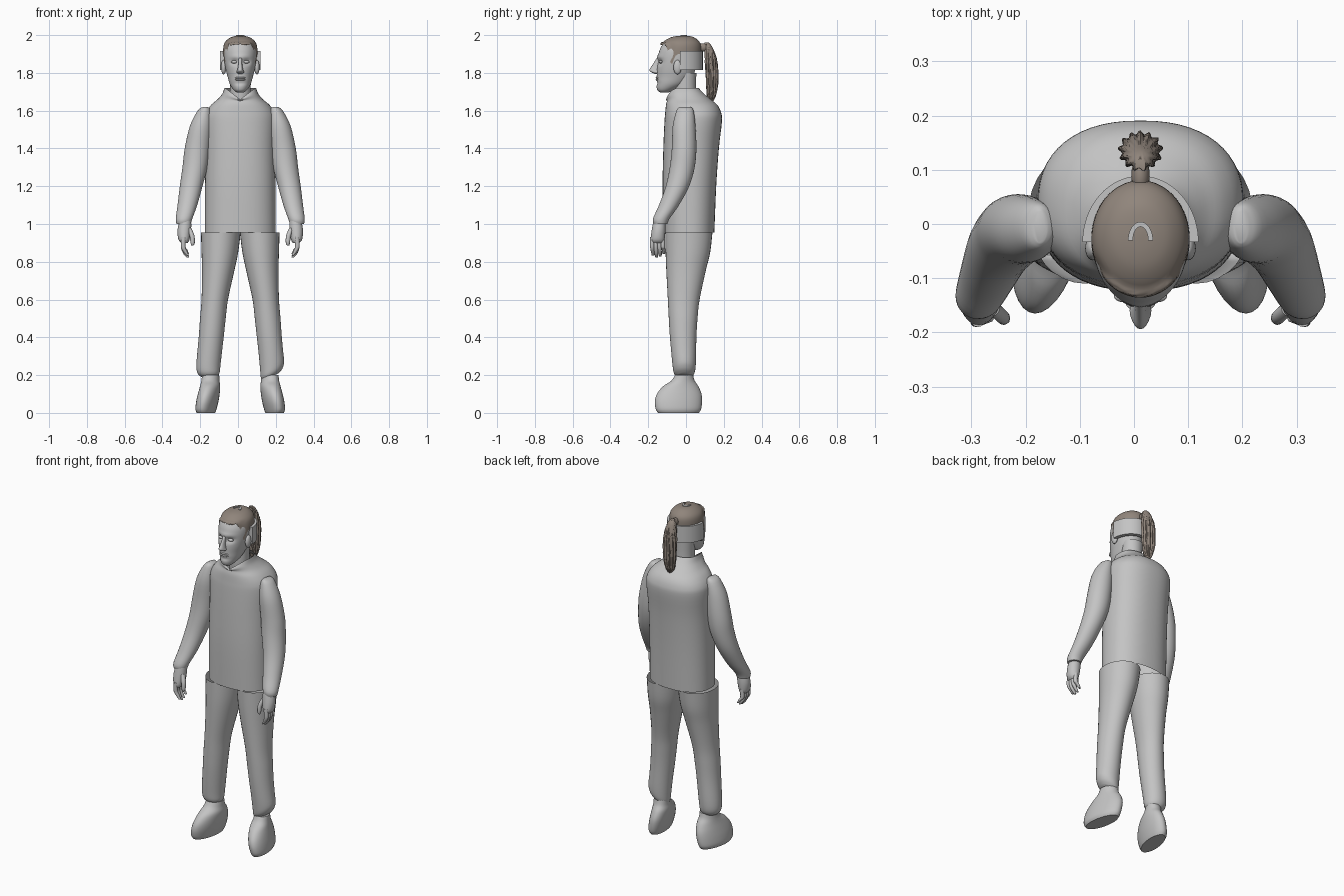
import bpy, bmesh, math, random
from math import sin, cos, pi, exp
from mathutils import Vector

random.seed(4)
AXIS = 0.012          # the figure's centre line sits slightly off x = 0

cube = bpy.data.objects.get("Cube")
if cube:
    bpy.data.objects.remove(cube, do_unlink=True)


def make_material(name, color):
    mat = bpy.data.materials.new(name)
    mat.use_nodes = True
    mat.diffuse_color = color
    for node in mat.node_tree.nodes:
        if node.type == 'BSDF_PRINCIPLED':
            node.inputs["Base Color"].default_value = color
            node.inputs["Roughness"].default_value = 0.8
    return mat


GREY = make_material("plain grey", (0.55, 0.55, 0.55, 1))
BROWN = make_material("hair brown", (0.28, 0.235, 0.2, 1))


def finish(name, bm, mat, angle=50):
    """Turn a bmesh into a smooth shaded object of one colour."""
    bmesh.ops.recalc_face_normals(bm, faces=bm.faces[:])
    mesh = bpy.data.meshes.new(name)
    bm.to_mesh(mesh)
    bm.free()
    mesh.materials.append(mat)
    mesh.shade_smooth()
    mesh.set_sharp_from_angle(angle=math.radians(angle))
    obj = bpy.data.objects.new(name, mesh)
    bpy.context.collection.objects.link(obj)
    return obj


def spline(rows, steps):
    """Smoothly fill in extra cross-sections between the given ones."""
    rows = [Vector(r) for r in rows]
    out = []
    for i in range(len(rows) - 1):
        b, c = rows[i], rows[i + 1]
        a = rows[max(i - 1, 0)]
        d = rows[min(i + 2, len(rows) - 1)]
        for k in range(steps):
            t = k / steps
            m, n = (c - a) / 2, (d - b) / 2
            h = t * t * (3 - 2 * t)
            out.append(b + (c - b) * h + m * (t * (1 - t) ** 2) - n * (t * t * (1 - t)))
    return out + [rows[-1]]


def loft(name, rows, mat=GREY, side=1, n=32, steps=4, power=2, caps=(True, True), warp=None):
    """Skin ellipses given as (z, x from centre line, y, x radius, y radius)."""
    bm = bmesh.new()
    rings = []
    for z, cx, cy, rx, ry in spline(rows, steps):
        ring = []
        for i in range(n):
            c, s = cos(2 * pi * i / n), sin(2 * pi * i / n)
            x = AXIS + side * cx + rx * math.copysign(abs(c) ** (2 / power), c)
            p = Vector((x, cy + ry * math.copysign(abs(s) ** (2 / power), s), z))
            ring.append(bm.verts.new(warp(p) if warp else p))
        rings.append(ring)
    for low, high in zip(rings, rings[1:]):
        for i in range(n):
            j = (i + 1) % n
            bm.faces.new((low[i], low[j], high[j], high[i]))
    for ring, closed in zip((rings[0], rings[-1]), caps):
        if closed:
            bm.faces.new(ring)
    return finish(name, bm, mat)


def ellipsoid(name, center, size, mat=GREY):
    bm = bmesh.new()
    bmesh.ops.create_uvsphere(bm, u_segments=20, v_segments=12, radius=1)
    bmesh.ops.scale(bm, vec=size, verts=bm.verts[:])
    bmesh.ops.translate(bm, vec=center, verts=bm.verts[:])
    return finish(name, bm, mat)


def half_band(name, cy, rx, ry, z0, z1, thick):
    """Upright half ring that opens toward the front."""
    bm = bmesh.new()
    cols = []
    for i in range(33):
        a = pi * i / 32
        cols.append([bm.verts.new((AXIS + (rx - d) * cos(a), cy + (ry - d) * sin(a), z))
                     for d, z in ((0, z0), (0, z1), (thick, z1), (thick, z0))])
    for p, q in zip(cols, cols[1:]):
        for i in range(4):
            j = (i + 1) % 4
            bm.faces.new((p[i], p[j], q[j], q[i]))
    bm.faces.new(cols[0])
    bm.faces.new(cols[-1])
    return finish(name, bm, GREY, 35)


def clamp(v):
    return max(0.0, min(1.0, v))


def bump(v, width):
    return exp(-(v / width) ** 2)


# Shirt with a V-shaped neck opening and an open hem
def collar(p):
    if p.y < 0:
        p.z -= 0.06 * clamp(1 - abs(p.x - AXIS) / 0.08) * clamp((p.z - 1.65) / 0.07)
    return p


loft("shirt", [
    (.955, 0, .015, .187, .135), (1.2, 0, .018, .186, .142), (1.4, 0, .027, .185, .147),
    (1.54, 0, .038, .19, .152), (1.59, 0, .038, .182, .148), (1.63, 0, .03, .155, .136),
    (1.66, 0, .015, .12, .115), (1.69, 0, -.005, .095, .1), (1.72, 0, -.015, .084, .082),
], n=56, power=2.3, caps=(False, False), warp=collar)

# Limbs, built once per side
for side, label in ((1, "left"), (-1, "right")):
    loft(label + "_sleeve", [
        (1.62, .185, -.005, .012, .03), (1.6, .19, -.005, .035, .045),
        (1.52, .208, -.01, .058, .06), (1.4, .227, -.01, .067, .065),
        (1.3, .24, -.02, .066, .066), (1.2, .26, -.045, .06, .062),
        (1.1, .28, -.09, .052, .053), (1.03, .297, -.13, .044, .044),
        (1, .3, -.135, .038, .036)], side=side)

    # Hand: palm, four curled fingers and a thumb
    loft(label + "_palm", [
        (1.03, .29, -.14, .03, .03), (.97, .296, -.145, .036, .036),
        (.92, .298, -.15, .03, .037), (.9, .296, -.15, .018, .032)], side=side, n=20)
    for k, name in enumerate(("index", "middle", "ring", "little")):
        y = -.179 + .019 * k
        drop = (.01, 0, .005, .02)[k]
        loft(f"{label}_{name}_finger", [
            (.93, .3, y, .012, .011), (.88, .302, y, .012, .011),
            (.845 + drop, .292, y + .003, .011, .01),
            (.822 + drop, .277, y + .005, .006, .007)], side=side, n=12)
    loft(label + "_thumb", [
        (.98, .272, -.155, .012, .014), (.94, .256, -.17, .013, .013),
        (.9, .252, -.175, .011, .011), (.885, .254, -.175, .005, .005)], side=side, n=12)

    # Trouser leg; the left hem hangs at a slant
    def slant(p, side=side):
        if side > 0:
            p.z += 0.5 * (p.x - 0.175) * clamp((0.32 - p.z) / 0.1)
        return p

    loft(label + "_trouser_leg", [
        (.955, .103, .015, .105, .125), (.85, .108, .01, .097, .118),
        (.75, .117, 0, .085, .104), (.6, .135, -.012, .07, .084),
        (.5, .145, -.015, .068, .076), (.4, .154, -.015, .066, .07),
        (.26, .168, -.01, .064, .062), (.21, .168, -.01, .058, .054),
        (.19, .165, -.01, .04, .036)], side=side, caps=(False, True), warp=slant)

    # Shoe, toes turned slightly out
    def splay(p, side=side):
        p.x -= side * 0.15 * (p.y + 0.03)
        return p

    loft(label + "_shoe", [
        (0, .18, -.04, .046, .108), (.02, .18, -.04, .053, .12),
        (.06, .173, -.04, .056, .125), (.1, .166, -.036, .055, .118),
        (.14, .16, -.028, .052, .094), (.17, .16, -.016, .047, .062),
        (.2, .16, -.01, .045, .048)], side=side, warp=splay)

    # Ear and eye
    ellipsoid(label + "_ear", (AXIS + side * .088, -.045, 1.83), (.014, .022, .038))
    ellipsoid(label + "_eye", (AXIS + side * .032, -.133, 1.858), (.017, .011, .008))

# Neck and head, with sunken eye sockets and a raised brow
loft("neck", [(1.6, 0, .005, .06, .06), (1.7, 0, -.005, .055, .058),
              (1.8, 0, 0, .058, .055)])


def face(p):
    if p.y < -.06:
        x = abs(p.x - AXIS)
        p.y += .014 * bump(x - .032, .02) * bump(p.z - 1.858, .014)
        p.y -= .006 * bump(x, .05) * bump(p.z - 1.885, .012)
        p.y += .006 * bump(x, .03) * bump(p.z - 1.745, .01)
    return p


loft("head", [
    (1.695, 0, -.115, .016, .02), (1.71, 0, -.107, .036, .045), (1.74, 0, -.08, .055, .077),
    (1.78, 0, -.06, .067, .095), (1.82, 0, -.052, .077, .102), (1.87, 0, -.043, .085, .106),
    (1.92, 0, -.036, .086, .104), (1.96, 0, -.03, .072, .085), (1.98, 0, -.025, .046, .055),
    (1.988, 0, -.02, .008, .01)], n=64, steps=6, warp=face)

loft("nose", [(1.795, 0, -.152, .011, .013), (1.803, 0, -.159, .02, .024),
              (1.815, 0, -.164, .016, .03), (1.84, 0, -.155, .011, .024),
              (1.88, 0, -.142, .009, .012)], n=20)
for name, z in (("upper_lip", 1.774), ("lower_lip", 1.764)):
    ellipsoid(name, (AXIS, -.147, z), (.027, .014, .006))

# Open band behind the head
half_band("head_band", -.033, .107, .122, 1.815, 1.915, .022)

# Hair cap with a ragged hairline that drops at the temples
def hairline(p):
    w = clamp((1.965 - p.z) / 0.065)
    p.z += w * (.05 * clamp((-.085 - p.y) / .025) - .05 * bump(p.y + .075, .016))
    p.z += w * random.uniform(-.006, .006) * (p.y < -.05)
    return p


loft("hair_cap", [
    (1.9, 0, -.028, .091, .108), (1.94, 0, -.026, .089, .106), (1.965, 0, -.024, .079, .095),
    (1.985, 0, -.02, .056, .068), (1.994, 0, -.015, .03, .04), (1.997, 0, -.015, .004, .005),
], BROWN, n=72, caps=(False, True), warp=hairline)
half_band("crown_patch", -.03, .023, .034, 1.985, 2.0, .009)


# Ponytail: tie and ridged tail
def strands(p):
    x, y = p.x - AXIS, p.y - .135
    f = 1 + .1 * cos(13 * math.atan2(y, x) + 6 * p.z) + random.uniform(-.03, .03)
    return Vector((AXIS + x * f, .135 + y * f, p.z))


ellipsoid("hair_tie", (AXIS, .09, 1.935), (.017, .035, .022), BROWN)
loft("ponytail", [
    (1.96, 0, .11, .01, .01), (1.935, 0, .12, .025, .02), (1.86, 0, .133, .037, .031),
    (1.75, 0, .138, .036, .03), (1.68, 0, .134, .026, .023), (1.635, 0, .13, .006, .006),
], BROWN, n=64, steps=6, warp=strands)
